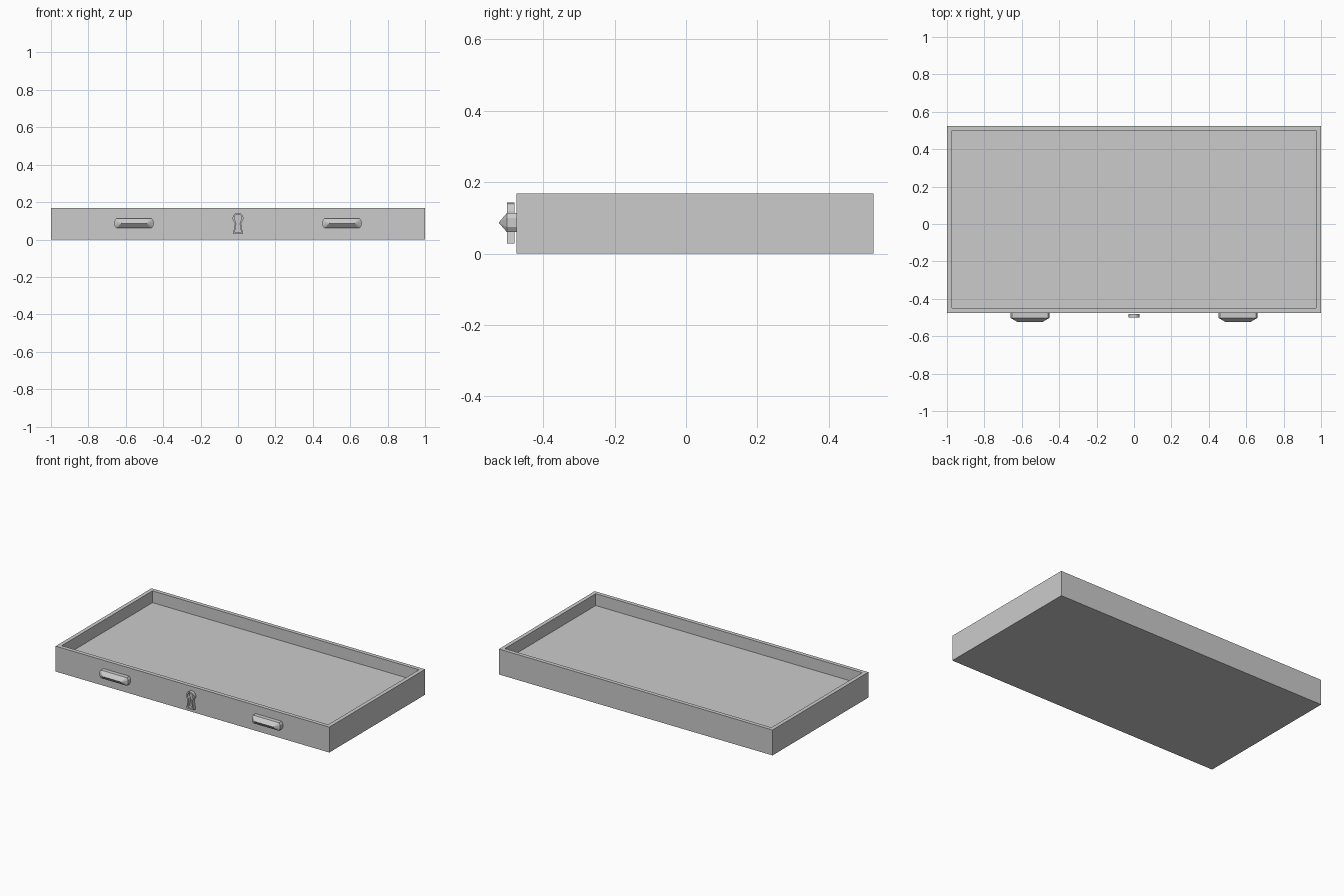
import bpy, bmesh
from math import sin, cos, radians

if "Cube" in bpy.data.objects:
    bpy.data.objects.remove(bpy.data.objects["Cube"])


def finish(name, bm):
    bmesh.ops.recalc_face_normals(bm, faces=bm.faces)
    me = bpy.data.meshes.new(name)
    bm.to_mesh(me)
    bm.free()
    ob = bpy.data.objects.new(name, me)
    bpy.context.collection.objects.link(ob)
    return ob


# Open tray: a box whose top face is inset and pushed down
X, Y0, Y1, H, FLOOR = 1.0, -0.475, 0.525, 0.168, 0.09
bm = bmesh.new()
bmesh.ops.create_cube(bm, size=1)
for v in bm.verts:
    v.co = (v.co.x * 2 * X, Y0 + (v.co.y + 0.5) * (Y1 - Y0), (v.co.z + 0.5) * H)
bm.faces.ensure_lookup_table()
top = max(bm.faces, key=lambda f: f.calc_center_median().z)
bmesh.ops.inset_region(bm, faces=[top], thickness=0.026, use_even_offset=True)
low = bmesh.ops.extrude_discrete_faces(bm, faces=[top])["faces"][0]
for v in low.verts:
    v.co.z = FLOOR
finish("drawer_tray", bm)


# Handles: chamfered block rising to a central ridge
def handle(name, cx):
    cz = 0.087
    outline = [(sx * x, sz * z) for sx in (-1, 1) for sz in (-1, 1)
               for x, z in ((0.095, 0.0265), (0.104, 0.013))]
    bm = bmesh.new()
    for x, z in outline:
        for y in (Y0, -0.502):
            bm.verts.new((cx + x, y, cz + z))
    for x in (-0.066, 0.066):
        bm.verts.new((cx + x, -0.525, cz))
    bmesh.ops.convex_hull(bm, input=bm.verts)
    bmesh.ops.dissolve_limit(bm, angle_limit=radians(1), verts=bm.verts, edges=bm.edges)
    finish(name, bm)


handle("left_handle", -0.556)
handle("right_handle", 0.556)


# Keyhole surround: keyhole outline with an open centre
def keyhole(radius, waist, foot, base):
    cz = 0.114
    pts = [(radius * sin(radians(a)), cz + radius * cos(radians(a)))
           for a in range(-140, 141, 20)]
    return pts + [(waist, 0.083), (foot, base), (-foot, base), (-waist, 0.083)]


outer = keyhole(0.029, 0.017, 0.027, 0.029)
inner = keyhole(0.020, 0.009, 0.017, 0.038)
bm = bmesh.new()
rings = [[bm.verts.new((x, y, z)) for x, z in pts]
         for pts, y in ((outer, -0.501), (inner, -0.501), (inner, -0.48), (outer, -0.48))]
n = len(outer)
for k in range(4):
    a, b = rings[k], rings[(k + 1) % 4]
    for i in range(n):
        j = (i + 1) % n
        bm.faces.new((a[i], a[j], b[j], b[i]))
finish("keyhole_surround", bm)
